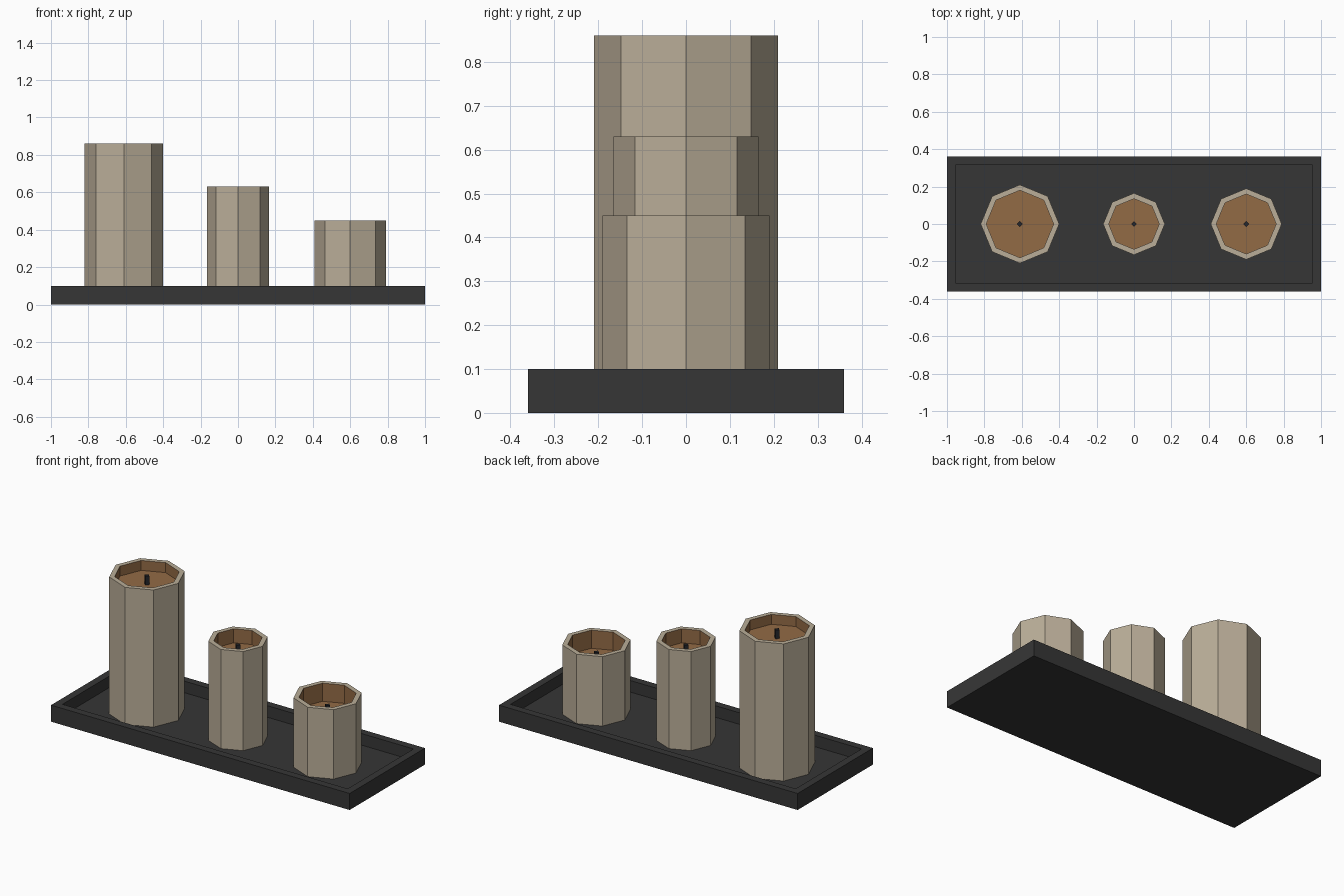
import bpy, math

if "Cube" in bpy.data.objects:
    bpy.data.objects.remove(bpy.data.objects["Cube"])


def material(name, rgb):
    m = bpy.data.materials.new(name)
    m.diffuse_color = (*rgb, 1.0)
    m.use_nodes = True
    m.node_tree.nodes["Principled BSDF"].inputs["Base Color"].default_value = m.diffuse_color
    return m


CHARCOAL = material("charcoal", (0.037, 0.037, 0.037))
STONE = material("tan_stone", (0.49, 0.42, 0.315))
WAX = material("brown_wax", (0.29, 0.145, 0.06))
WICK = material("black_wick", (0.018, 0.019, 0.023))


def stack_rings(name, rings, mats, slots, location=(0, 0, 0)):
    """Join rings of equal point count, cap both ends; slots = slot per band, then per cap."""
    n = len(rings[0])
    verts = [p for ring in rings for p in ring]
    faces, index = [], []
    for k in range(len(rings) - 1):
        for i in range(n):
            j = (i + 1) % n
            faces.append((k * n + i, k * n + j, (k + 1) * n + j, (k + 1) * n + i))
            index.append(slots[k])
    faces.append(tuple(reversed(range(n))))
    faces.append(tuple(range(len(verts) - n, len(verts))))
    index += slots[-2:]
    mesh = bpy.data.meshes.new(name)
    mesh.from_pydata(verts, [], faces)
    for m in mats:
        mesh.materials.append(m)
    for poly, s in zip(mesh.polygons, index):
        poly.material_index = s
    mesh.update()
    obj = bpy.data.objects.new(name, mesh)
    obj.location = location
    bpy.context.collection.objects.link(obj)
    return obj


def rect(x, y, z):
    return [(-x, -y, z), (x, -y, z), (x, y, z), (-x, y, z)]


def ngon(n, r, z):
    return [(r * math.cos(2 * math.pi * i / n), r * math.sin(2 * math.pi * i / n), z)
            for i in range(n)]


# Tray with a raised rim and sunken floor
FLOOR, RIM = 0.03, 0.045
stack_rings("tray",
            [rect(1, 0.36, 0), rect(1, 0.36, 0.1),
             rect(1 - RIM, 0.36 - RIM, 0.1), rect(1 - RIM, 0.36 - RIM, FLOOR)],
            [CHARCOAL], [0] * 5)

# Three octagonal candles: position, radius, top height, wax depth
candles = [("tall", -0.61, 0.21, 0.86, 0.06),
           ("middle", 0.0, 0.165, 0.63, 0.085),
           ("short", 0.6, 0.19, 0.45, 0.11)]
for label, x, r, top, depth in candles:
    wax = top - depth
    # Stone jar; the inner walls and wax surface are brown
    stack_rings(label + "_candle",
                [ngon(8, r, FLOOR), ngon(8, r, top),
                 ngon(8, r - 0.03, top), ngon(8, r - 0.03, wax)],
                [STONE, WAX], [0, 0, 1, 0, 1], (x, 0, 0))
    # Four-sided wick standing in the wax
    stack_rings(label + "_wick",
                [ngon(4, 0.016, wax - 0.005), ngon(4, 0.016, wax + 0.053)],
                [WICK], [0] * 3, (x, 0, 0))
